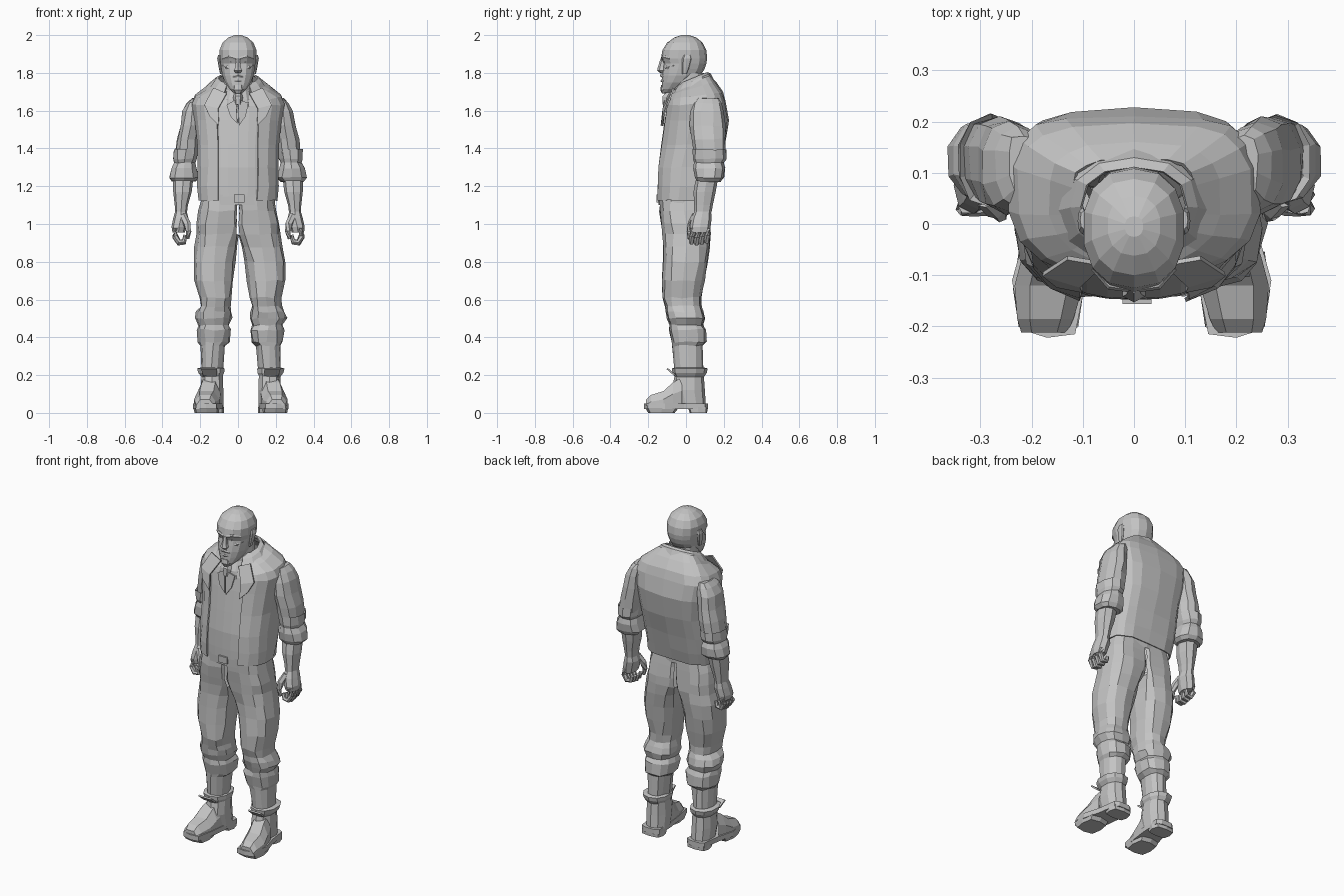
import bpy, bmesh, math, random
from mathutils import Vector

random.seed(4)
mat = bpy.data.materials.new("plain grey")
mat.diffuse_color = (0.55, 0.55, 0.55, 1)


def finish(name, bm, thick=0):
    bmesh.ops.recalc_face_normals(bm, faces=bm.faces)
    me = bpy.data.meshes.new(name)
    bm.to_mesh(me)
    bm.free()
    me.materials.append(mat)
    ob = bpy.data.objects.new(name, me)
    bpy.context.collection.objects.link(ob)
    if thick:
        mod = ob.modifiers.new("thickness", "SOLIDIFY")
        mod.thickness, mod.offset = thick, 0
    return ob


def skin(name, rings, closed=True, thick=0, caps=(1, 1), seam=None):
    """Bridge successive point rings; caps close first and last; seam drops faces lying on x = seam."""
    bm = bmesh.new()
    vs = [[bm.verts.new(p) for p in r] for r in rings]
    n = len(vs[0])
    for a, b in zip(vs, vs[1:]):
        for i in range(n if closed else n - 1):
            j = (i + 1) % n
            quad = (a[i], a[j], b[j], b[i])
            if seam is None or any(abs(v.co.x - seam) > .012 or v.co.z < .94 for v in quad):
                bm.faces.new(quad)
    for cap, r in zip(caps, (vs[0], vs[-1])):
        if closed and cap:
            bm.faces.new(r)
    return finish(name, bm, thick)


def ring(z, x0, x1, y0, y1, tilt=0, inner=None, n=12, p=2.3, back=None, arc=None, jit=0):
    """Rounded outline in a box; back squares the rear, inner squares the side nearest x = 0."""
    out = []
    mid = (x0 + x1) / 2
    for i in range(n):
        if arc:
            t = math.radians(arc[0] + (arc[1] - arc[0]) * i / (n - 1))
        else:
            t = math.radians(-90) + 2 * math.pi * i / n
        c, s = math.cos(t), math.sin(t)
        e = 2 / (back if back and s > 0 else p)
        if inner and c * mid < 0:
            e = 2 / inner
        c = math.copysign(abs(c) ** e, c)
        s = math.copysign(abs(s) ** e, s)
        r = [random.uniform(-jit, jit) for _ in range(3)]
        out.append((mid + c * (x1 - x0) / 2 + r[0],
                    (y0 + y1) / 2 + s * (y1 - y0) / 2 + r[1], z + tilt * s + r[2]))
    return out


def loft(name, rows, thick=0, arc=None, caps=(1, 1), seam=None, **kw):
    return skin(name, [ring(*r, arc=arc, **kw) for r in rows], not arc, thick, caps, seam)


def tube(name, path, radii, n=6):
    pts = [Vector(p) for p in path]
    rings = []
    for i, p in enumerate(pts):
        d = pts[min(i + 1, len(pts) - 1)] - pts[max(i - 1, 0)]
        q = d.to_track_quat("Z", "Y")
        rings.append([p + q @ Vector((math.cos(a) * radii[i], math.sin(a) * radii[i], 0))
                      for a in (2 * math.pi * k / n for k in range(n))])
    return skin(name, rings)


def plate(name, pts, thick=0.009):
    bm = bmesh.new()
    bm.faces.new([bm.verts.new(p) for p in pts])
    return finish(name, bm, thick)


# torso: open vest with a shirt front; rows are z, half width, front, back, tilt
torso = [(1.125, .208, -.157, .125, 0), (1.2, .214, -.157, .142, 0), (1.3, .212, -.155, .168, 0),
         (1.42, .212, -.14, .2, 0), (1.55, .228, -.122, .222, 0), (1.635, .243, -.108, .208, .01),
         (1.675, .225, -.098, .19, .02), (1.715, .165, -.08, .155, .035), (1.74, .12, -.055, .125, .045)]
loft("vest", [(z, -w, w, a, b, t) for z, w, a, b, t in torso], thick=.008, arc=(-65, 245), n=17,
     p=2.4, back=3.6, jit=.003)
loft("shirt_front", [(max(z, 1.145), -w + .01, w - .01, a + .009, b, t)
                     for z, w, a, b, t in torso], arc=(-124, -56), n=7, p=2.4)
loft("collar", [(1.77, -.102, .102, -.035, .11, .03), (1.755, -.122, .122, -.055, .127, .04),
                (1.705, -.155, .155, -.09, .15, .045)], thick=.008, arc=(-62, 242), n=11)
loft("belt", [(1.10, -.19, .195, -.146, .116), (1.155, -.19, .195, -.148, .118)], n=16, p=2.6, caps=(0, 0))
plate("buckle", [(-.022, -.151, 1.115), (.034, -.151, 1.115), (.034, -.152, 1.155), (-.022, -.152, 1.155)])

# neckerchief with two tails
loft("neckerchief", [(1.62, -.1, .1, -.11, .06), (1.66, -.088, .088, -.105, .08),
                     (1.71, -.072, .072, -.075, .09)], n=12, caps=(0, 0))
tube("knot", [(0, -.085, 1.70), (0, -.102, 1.67), (0, -.108, 1.63)], [.018, .026, .02])
plate("kerchief_tail_left", [(-.01, -.112, 1.66), (-.06, -.105, 1.63), (-.04, -.118, 1.57), (-.003, -.122, 1.53)])
plate("kerchief_tail_right", [(.0, -.114, 1.66), (.055, -.107, 1.64), (.04, -.118, 1.57), (.005, -.124, 1.52)])

# head and neck
loft("neck", [(1.68, -.085, .085, -.07, .11), (1.72, -.082, .082, -.068, .1), (1.8, -.078, .078, -.05, .096)],
     caps=(0, 0))
loft("head", [(1.695, -.024, .024, -.122, -.07), (1.715, -.046, .046, -.128, -.03), (1.75, -.07, .07, -.128, .03),
              (1.785, -.084, .084, -.128, .075), (1.82, -.09, .09, -.124, .098), (1.85, -.094, .094, -.119, .108),
              (1.877, -.098, .098, -.132, .112), (1.92, -.1, .1, -.125, .108), (1.96, -.084, .084, -.1, .088),
              (1.987, -.052, .052, -.062, .055), (2.0, -.018, .018, -.025, .015)], n=14, p=2.3)
loft("nose", [(1.80, -.014, .014, -.138, -.11), (1.812, -.025, .025, -.153, -.1),
              (1.83, -.017, .017, -.149, -.1), (1.875, -.01, .01, -.135, -.1)], n=6)
tube("upper_lip", [(-.045, -.106, 1.77), (0, -.128, 1.788), (.045, -.106, 1.77)], [.006, .011, .006])
tube("lower_lip", [(-.028, -.116, 1.758), (0, -.127, 1.758), (.028, -.116, 1.758)], [.004, .008, .004])
loft("chin", [(1.69, -.014, .014, -.126, -.1), (1.71, -.028, .028, -.136, -.1),
              (1.735, -.024, .024, -.132, -.1)], n=8)


def build_side(s, side):
    def X(x, z):
        # the left leg stands slightly closer to the middle
        return x if s > 0 else -(x - .03 * min(1, max(0, (1 - z) / .4)))

    def row(z, a, b, *rest):
        a, b = sorted((X(a, z), X(b, z)))
        return (z, a, b, *rest)

    def P(*pts):
        return [(X(x, z), y, z) for x, y, z in pts]

    def limb(part, rows, **kw):
        return loft(f"{part}_{side}", [row(*r) for r in rows], **kw)

    def bar(part, path, radii, n=6):
        return tube(f"{part}_{side}", P(*path), radii, n)

    # face details
    bar("brow", [(.01, -.124, 1.876), (.045, -.118, 1.886), (.078, -.085, 1.876)], [.009, .011, .007])
    bar("eye", [(.022, -.107, 1.857), (.036, -.108, 1.859), (.05, -.098, 1.857)], [.004, .009, .004])
    bar("cheek", [(.024, -.112, 1.81), (.052, -.092, 1.83), (.076, -.06, 1.838)], [.009, .016, .009])
    limb("ear", [(1.795, .082, .095, -.02, .005), (1.83, .085, .102, -.022, .02),
                 (1.875, .09, .11, -.02, .032), (1.895, .09, .105, -.01, .026)], n=8)

    # vest lapel
    skin(f"lapel_{side}", [P((.06, -.078, 1.69), (.105, -.12, 1.61), (.1, -.13, 1.52)),
                           P((.13, -.066, 1.72), (.178, -.098, 1.63), (.15, -.12, 1.57))], False, .009)

    # arm: rolled sleeve, cuff, forearm
    limb("sleeve", [(1.665, .19, .245, .06, .175), (1.64, .18, .272, .035, .19), (1.595, .185, .295, .022, .2),
                    (1.52, .19, .308, .02, .207), (1.45, .2, .325, .03, .21), (1.37, .21, .335, .04, .205)],
         n=10, jit=.004, caps=(1, 0))
    limb("rolled_cuff", [(1.375, .215, .33, .045, .2), (1.395, .207, .345, .032, .213), (1.345, .215, .345, .036, .213),
                         (1.325, .225, .338, .045, .2), (1.295, .214, .355, .04, .208), (1.245, .204, .366, .045, .2),
                         (1.225, .225, .35, .06, .185)], n=10, jit=.003, caps=(0, 1))
    limb("forearm", [(1.23, .238, .344, .05, .168), (1.17, .245, .343, .04, .157), (1.1, .265, .335, .043, .142),
                     (1.06, .27, .332, .043, .135)], n=8, caps=(0, 0))
    # hand: palm, curled fingers, thumb
    limb("palm", [(1.075, .274, .33, .048, .132), (1.03, .262, .343, .028, .136), (.985, .275, .353, .02, .13),
                  (.955, .285, .35, .026, .124)], n=8, caps=(0, 1))
    for k in range(4):
        y, d = .034 + .027 * k, .006 * abs(k - 1)
        bar(f"finger_{k + 1}", [(.33, y, .975), (.338, y - .003, .93 + d), (.32, y - .005, .896 + d),
                                (.293, y - .005, .9 + d), (.284, y - .004, .93 + d)],
            [.015, .0155, .0145, .013, .01])
    bar("thumb", [(.292, .05, 1.045), (.27, .028, 1.0), (.264, .018, .96), (.272, .018, .92)],
        [.02, .02, .015, .009])

    # trousers: half seat joined at the middle, baggy thigh, knee folds, gathered hem
    limb("trouser_leg", [(1.135, .004, .192, -.138, .112, 0, 9), (1.07, .004, .207, -.138, .12, 0, 9),
                         (1.0, .004, .218, -.131, .128, 0, 8), (.945, .004, .226, -.124, .13, 0, 5),
                         (.88, .018, .238, -.12, .125, 0, 3), (.8, .032, .25, -.122, .116),
                         (.7, .048, .252, -.125, .1), (.61, .066, .232, -.125, .082), (.565, .072, .228, -.112, .08),
                         (.535, .064, .25, -.105, .09), (.5, .06, .26, -.098, .1), (.465, .076, .24, -.085, .09),
                         (.44, .064, .245, -.088, .104), (.375, .072, .24, -.076, .106), (.355, .1, .225, -.07, .09),
                         (.22, .112, .222, -.06, .088)], n=12, p=2.4, jit=.005, caps=(0, 0), seam=.004 * s)

    # boot: shaft, flared top, tongue, foot, sole, heel
    limb("boot_shaft", [(.04, .105, .225, -.05, .105), (.12, .105, .23, -.075, .1), (.2, .108, .226, -.06, .094)],
         n=10, caps=(0, 0))
    limb("boot_top", [(.19, .112, .226, -.06, .095), (.212, .1, .243, -.072, .11), (.235, .098, .25, -.075, .115),
                      (.24, .112, .23, -.06, .098)], n=10, caps=(0, 1))
    plate(f"boot_tongue_{side}", P((.14, -.06, .2), (.215, -.06, .2), (.225, -.1, .235), (.14, -.1, .235)))
    foot = [(-.212, .205, .045, .07), (-.185, .203, .055, .095), (-.12, .196, .067, .115),
            (-.07, .186, .064, .16), (-.02, .176, .058, .19)]
    skin(f"boot_foot_{side}", [P((c - w, y, .04), (c + w, y, .04), (c + w, y, h * .62), (c + w * .55, y, h),
                                 (c - w * .55, y, h), (c - w, y, h * .62)) for y, c, w, h in foot], caps=(1, 0))
    outline = [(.145, -.215), (.2, -.222), (.252, -.205), (.268, -.11), (.24, -.01), (.225, .1),
               (.2, .116), (.135, .116), (.108, .1), (.112, -.01), (.124, -.11)]
    skin(f"sole_{side}", [P(*((x, y, z) for x, y in outline)) for z in (.02, .05)])
    limb("boot_heel", [(0, .105, .232, .02, .112), (.03, .105, .232, .01, .114)], n=8, p=4, caps=(1, 0))
    limb("sole_tread", [(0, .132, .26, -.2, -.06), (.025, .128, .266, -.215, -.04)], n=8, p=4, caps=(1, 0))


build_side(1, "right")
build_side(-1, "left")
